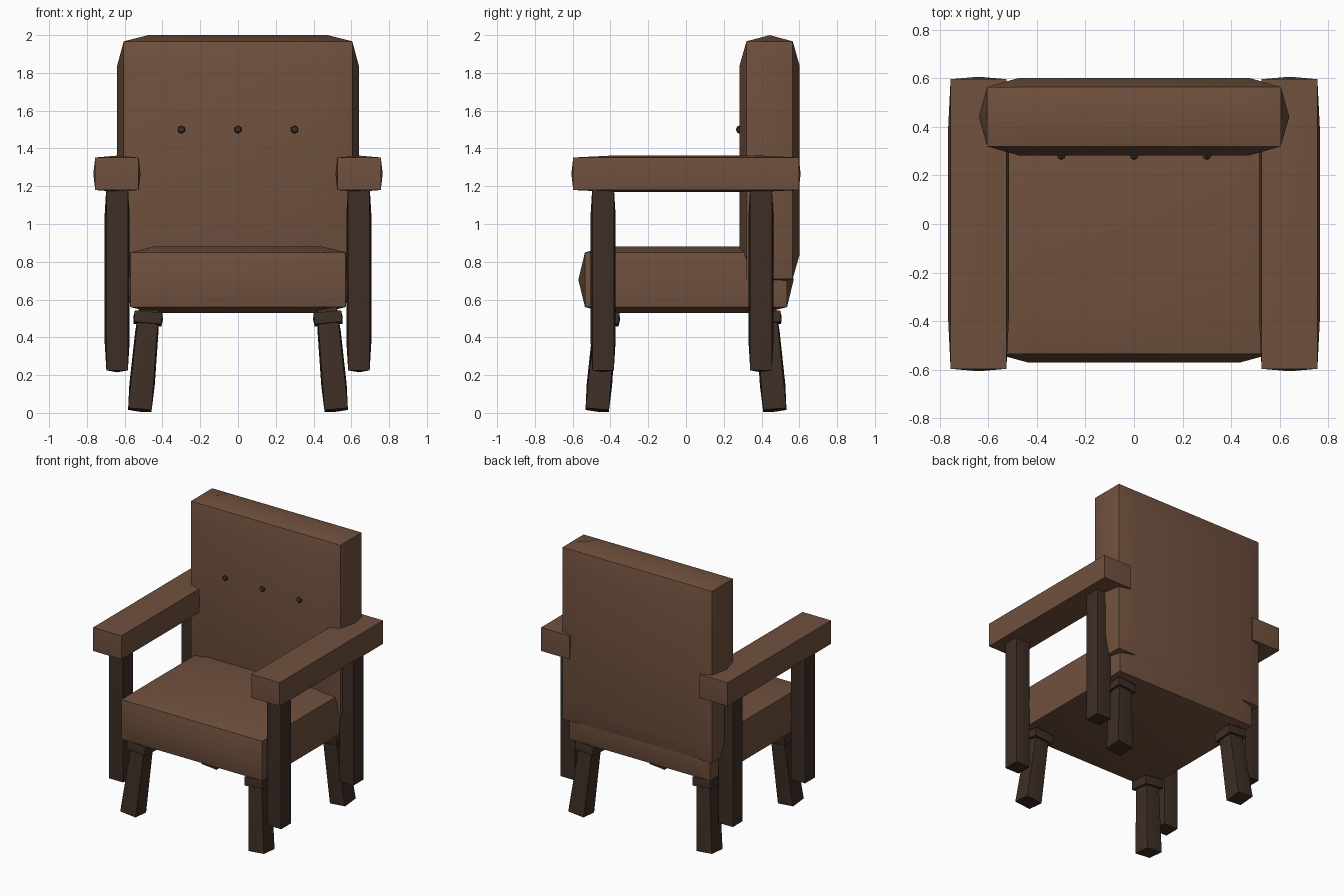
import bpy, bmesh, math
from mathutils import Vector, Matrix

if "Cube" in bpy.data.objects:
    bpy.data.objects.remove(bpy.data.objects["Cube"])


def material(name, rgb):
    m = bpy.data.materials.new(name)
    m.diffuse_color = (*rgb, 1)
    m.use_nodes = True
    m.node_tree.nodes["Principled BSDF"].inputs["Base Color"].default_value = m.diffuse_color
    return m


LEATHER = material("brown_leather", (0.162, 0.081, 0.048))
WOOD = material("dark_wood", (0.047, 0.027, 0.019))


def finish(name, bm, mat):
    bmesh.ops.recalc_face_normals(bm, faces=bm.faces)
    mesh = bpy.data.meshes.new(name)
    bm.to_mesh(mesh)
    bm.free()
    ob = bpy.data.objects.new(name, mesh)
    bpy.context.collection.objects.link(ob)
    mesh.materials.append(mat)
    bpy.ops.object.select_all(action='DESELECT')
    bpy.context.view_layer.objects.active = ob
    ob.select_set(True)
    bpy.ops.object.shade_smooth_by_angle(angle=math.radians(43))
    return ob


def padded_box(name, mat, lo, hi, bulge, inset=0.13, taper=1.0, matrix=None):
    """Box with straight edges whose six faces swell outwards.
    Short axes get one middle cut, long axes a cut near each end."""
    cuts = []
    for a, b in zip(lo, hi):
        if b - a < 2.6 * inset:
            cuts.append([a, (a + b) / 2, b])
        else:
            cuts.append([a, a + inset, b - inset, b])
    n = [len(c) - 1 for c in cuts]
    bm = bmesh.new()
    verts = {}

    def vert(idx):
        if idx not in verts:
            p = Vector([cuts[a][idx[a]] for a in range(3)])
            ends = [a for a in range(3) if idx[a] in (0, n[a])]
            if len(ends) == 1:
                a = ends[0]
                p[a] += bulge[a] if idx[a] else -bulge[a]
            # narrow towards the top
            s = 1 + (taper - 1) * (p.z - lo[2]) / (hi[2] - lo[2])
            p.x *= s
            p.y *= s
            verts[idx] = bm.verts.new(matrix @ p if matrix else p)
        return verts[idx]

    for a in range(3):
        u, v = (a + 1) % 3, (a + 2) % 3
        for end in (0, n[a]):
            for i in range(n[u]):
                for j in range(n[v]):
                    quad = []
                    for di, dj in ((0, 0), (1, 0), (1, 1), (0, 1)):
                        idx = [0, 0, 0]
                        idx[a], idx[u], idx[v] = end, i + di, j + dj
                        quad.append(vert(tuple(idx)))
                    bm.faces.new(quad)
    return finish(name, bm, mat)


# Cushions
padded_box("seat_cushion", LEATHER, (-0.57, -0.535, 0.56), (0.57, 0.535, 0.85),
           (0.02, 0.035, 0.032))
padded_box("backrest", LEATHER, (-0.605, 0.32, 0.71), (0.605, 0.565, 1.967),
           (0.035, 0.037, 0.033))

# Buttons on the backrest
for i, x in enumerate((-0.3, 0, 0.3)):
    bm = bmesh.new()
    bmesh.ops.create_uvsphere(bm, u_segments=6, v_segments=4, radius=0.023,
                              matrix=Matrix.Translation((x, 0.287, 1.5))
                              @ Matrix.Rotation(math.pi / 2, 4, 'X'))
    finish(f"button_{i + 1}", bm, WOOD)

for sx, side in ((-1, "left"), (1, "right")):
    # Armrests
    shift = Matrix.Translation((sx * 0.641, 0, 0))
    padded_box(f"armrest_{side}", LEATHER, (-0.115, -0.597, 1.18), (0.115, 0.597, 1.352),
               (0.01, 0.01, 0.01), inset=0.2, matrix=shift)
    for sy, end in ((-1, "front"), (1, "rear")):
        # Posts under the armrests
        y = -0.439 if sy < 0 else 0.397
        padded_box(f"{end}_post_{side}", WOOD, (-0.057, -0.057, 0.225), (0.057, 0.057, 1.2),
                   (0.009, 0.009, 0.01), inset=0.15,
                   matrix=Matrix.Translation((sx * 0.64, y, 0)))
        # Splayed legs with collars
        top = Vector((sx * 0.473, sy * 0.425, 0.535))
        foot = Vector((sx * 0.52, sy * 0.47, 0.016))
        tilt = (top - foot).to_track_quat('Z', 'Y')
        tilt = Vector((0, 0, 1)).rotation_difference(top - foot).to_matrix().to_4x4()
        place = Matrix.Translation(foot) @ tilt
        length = (top - foot).length
        padded_box(f"{end}_leg_{side}", WOOD, (-0.062, -0.062, 0), (0.062, 0.062, length + 0.02),
                   (0.008, 0.008, 0.01), taper=0.84, matrix=place)
        padded_box(f"{end}_leg_collar_{side}", WOOD, (-0.073, -0.073, length - 0.065),
                   (0.073, 0.073, length - 0.005), (0.006, 0.006, 0.005), matrix=place)
